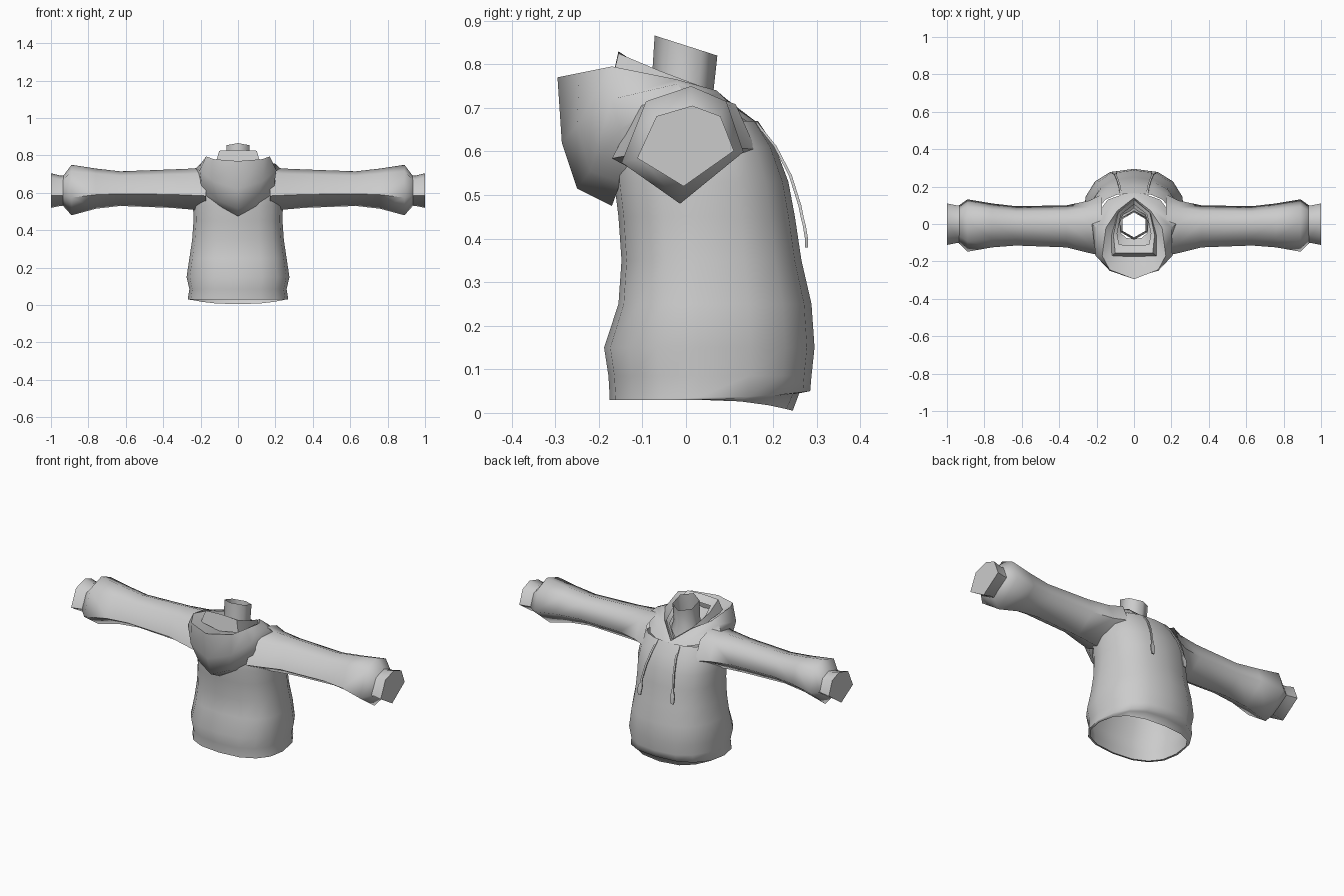
import bpy, bmesh, math

cloth = bpy.data.materials.new("grey cloth")
cloth.diffuse_color = (0.6, 0.6, 0.6, 1)


def loft(name, rings, cap_end=False, angle=75):
    """Skin a list of closed rings with quads."""
    bm = bmesh.new()
    loops = [[bm.verts.new(p) for p in r] for r in rings]
    n = len(loops[0])
    for a, b in zip(loops, loops[1:]):
        for i in range(n):
            j = (i + 1) % n
            bm.faces.new((a[i], a[j], b[j], b[i]))
    if cap_end:
        bm.faces.new(loops[-1])
    bmesh.ops.recalc_face_normals(bm, faces=bm.faces)
    me = bpy.data.meshes.new(name)
    bm.to_mesh(me)
    bm.free()
    me.materials.append(cloth)
    ob = bpy.data.objects.new(name, me)
    bpy.context.collection.objects.link(ob)
    bpy.context.view_layer.objects.active = ob
    for o in bpy.context.selected_objects:
        o.select_set(False)
    ob.select_set(True)
    bpy.ops.object.shade_smooth_by_angle(angle=math.radians(angle))
    return ob


def mirrored(half):
    """Close a half ring that starts and ends on x = 0."""
    return half + [(-x, y, z) for x, y, z in half[-2:0:-1]]


# Torso: open tube; each row is half width, rear y, front y, z, front drop
def torso_ring(w, y0, y1, z, drop=0):
    pts = []
    for i in range(16):
        t = math.tau * i / 16
        c, s = math.cos(t), math.sin(t)
        x = w * math.copysign(abs(c) ** 0.8, c)
        m = 0.03
        y = m + (y1 - m if s > 0 else m - y0) * math.copysign(abs(s) ** 0.85, s)
        pts.append((x, y, z - drop * max(s, 0) ** 2))
    return pts


torso_rows = [
    (0.255, -0.165, 0.245, 0.03, 0.025), (0.268, -0.175, 0.26, 0.03, -0.015),
    (0.268, -0.175, 0.285, 0.035, -0.015), (0.26, -0.178, 0.288, 0.085),
    (0.275, -0.188, 0.295, 0.15), (0.26, -0.155, 0.288, 0.25),
    (0.245, -0.148, 0.265, 0.35), (0.238, -0.155, 0.25, 0.45),
    (0.24, -0.165, 0.235, 0.53), (0.23, -0.165, 0.205, 0.61),
    (0.20, -0.15, 0.165, 0.67)]
loft("torso", [torso_ring(*r) for r in torso_rows])

# Hood: lowered bag, from underside over the rim and down to the neck
hood = [
    [(0, -.17, .475), (.10, -.15, .53), (.19, -.11, .60), (.24, 0, .69), (.14, .13, .675), (0, .18, .645)],
    [(0, -.25, .515), (.10, -.22, .555), (.195, -.15, .65), (.225, 0, .73), (.12, .105, .705), (0, .165, .665)],
    [(0, -.285, .62), (.13, -.25, .66), (.205, -.17, .72), (.20, -.02, .755), (.10, .08, .73), (0, .15, .67)],
    [(0, -.295, .77), (.13, -.245, .78), (.17, -.17, .795), (.15, -.02, .765), (.09, .07, .74), (0, .14, .67)],
    [(0, -.17, .74), (.08, -.15, .74), (.12, -.10, .74), (.11, 0, .74), (.08, .06, .71), (0, .13, .65)],
    [(0, -.08, .71), (.04, -.075, .71), (.07, -.05, .71), (.075, .01, .70), (.06, .05, .69), (0, .08, .64)]]
loft("hood", [mirrored(r) for r in hood], angle=60)

# Collar: slanted band standing up behind the neck
collar = [
    [(0, -.175, .74), (.12, -.17, .76), (.12, -.06, .75), (.09, .06, .70), (0, .14, .65)],
    [(0, -.155, .83), (.10, -.155, .825), (.11, -.06, .785), (.085, .06, .74), (0, .13, .675)],
    [(0, -.115, .80), (.08, -.11, .80), (.09, -.05, .765), (.07, .05, .72), (0, .105, .66)]]
loft("collar", [mirrored(r) for r in collar], angle=50)


# Neck: open six-sided tube with a slanted top
def hexagon(r, z, slope, cy=0):
    return [(r * math.sin(math.tau * i / 6), cy + r * math.cos(math.tau * i / 6),
             z - slope * r * math.cos(math.tau * i / 6)) for i in range(6)]


loft("neck", [hexagon(.085, .67, .3), hexagon(.070, .75, .3, -.008), hexagon(.072, .843, .32)])

# Sleeves: six-sided tubes; rows are x, rear y, front y, low z, high z
section = [(.57, 1), (.86, .87), (1, .44), (.48, 0), (0, .35), (.2, .87)]
sleeve_rows = [
    (.17, -.17, .16, .50, .74), (.24, -.155, .125, .51, .73), (.36, -.125, .10, .52, .725),
    (.63, -.115, .095, .53, .715), (.76, -.125, .11, .515, .73), (.89, -.148, .132, .48, .75),
    (.935, -.105, .10, .53, .69)]
cuff_rows = [(.92, -.10, .10, .53, .695), (.95, -.102, .10, .53, .692), (1, -.112, .11, .52, .705)]


def tube_rings(rows, side):
    return [[(side * x, y0 + (y1 - y0) * u, z0 + (z1 - z0) * v) for u, v in section]
            for x, y0, y1, z0, z1 in rows]


# Drawstrings: thin flat strips with a wider tip; rows are x, y, z, half width
string_rows = [(.07, .16, .668, .005), (.078, .205, .612, .005), (.09, .24, .545, .005),
               (.10, .262, .475, .005), (.102, .268, .445, .006), (.104, .272, .43, .014),
               (.106, .277, .40, .012), (.106, .277, .38, .008)]

for side, label in ((1, "right"), (-1, "left")):
    loft(label + "_sleeve", tube_rings(sleeve_rows, side))
    loft(label + "_cuff", tube_rings(cuff_rows, side), cap_end=True)
    loft(label + "_drawstring",
         [[(side * x + a * w, y + b, z) for a, b in ((-1, -.004), (1, -.004), (1, .003), (-1, .003))]
          for x, y, z, w in string_rows], cap_end=True, angle=40)
